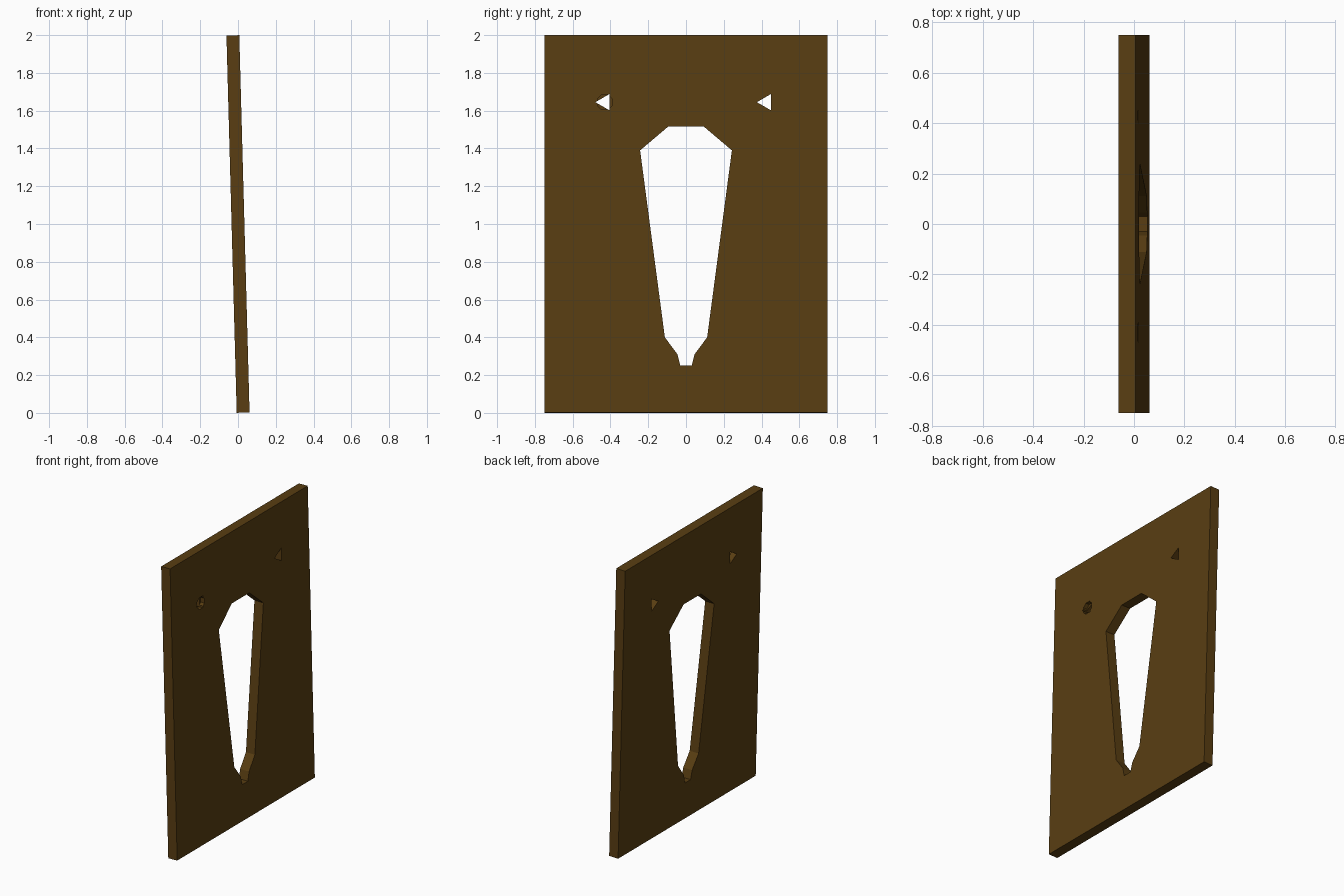
import bpy, bmesh, math
from mathutils import Matrix

if "Cube" in bpy.data.objects:
    bpy.data.objects.remove(bpy.data.objects["Cube"])

TILT = -0.0272
mat = bpy.data.materials.new("brown_wood")
mat.diffuse_color = (0.1, 0.048, 0.006, 1)
mat.use_nodes = True
mat.node_tree.nodes["Principled BSDF"].inputs["Base Color"].default_value = mat.diffuse_color


def prism(name, outline, x0, x1):
    """Extrude a (y, z) outline along x."""
    bm = bmesh.new()
    face = bm.faces.new([bm.verts.new((x0, y, z)) for y, z in outline])
    ext = bmesh.ops.extrude_face_region(bm, geom=[face])
    moved = [v for v in ext["geom"] if isinstance(v, bmesh.types.BMVert)]
    bmesh.ops.translate(bm, verts=moved, vec=(x1 - x0, 0, 0))
    bmesh.ops.recalc_face_normals(bm, faces=bm.faces)
    mesh = bpy.data.meshes.new(name)
    bm.to_mesh(mesh)
    bm.free()
    ob = bpy.data.objects.new(name, mesh)
    bpy.context.collection.objects.link(ob)
    return ob


def ngon(y, z, r, n, start=math.pi):
    return [(y + r * math.cos(start + 2 * math.pi * i / n),
             z + r * math.sin(start + 2 * math.pi * i / n)) for i in range(n)]


# Leaning board
board = prism("board", [(-.75, -.999), (.75, -.999), (.75, .999), (-.75, .999)], -.034, .034)
board.data.transform(Matrix.Translation((0, 0, 1)) @ Matrix.Rotation(TILT, 4, 'Y'))
board.data.materials.append(mat)

# Tapered central opening, mirrored from one half
half = [(.03, .25), (.045, .31), (.112, .40), (.243, 1.39), (.095, 1.515)]
opening = half + [(-y, z) for y, z in reversed(half)]
cutters = [prism("opening_cutter", opening, -.3, .3)]

# Two triangular holes, one with a rounder recess on the right-hand face
for y in (-.43, .425):
    cutters.append(prism("hole_cutter", ngon(y, 1.645, .05, 3), -.3, .3))
cutters.append(prism("recess_cutter", ngon(-.43, 1.645, .043, 8, math.pi / 8), -.012, .3))

for c in cutters:
    c.hide_render = True
    mod = board.modifiers.new(c.name, 'BOOLEAN')
    mod.operation = 'DIFFERENCE'
    mod.solver = 'EXACT'
    mod.object = c

# Bake the cuts and clear the helpers
bpy.context.view_layer.update()
baked = bpy.data.meshes.new_from_object(board.evaluated_get(bpy.context.evaluated_depsgraph_get()))
board.modifiers.clear()
board.data = baked
for c in cutters:
    bpy.data.objects.remove(c)
